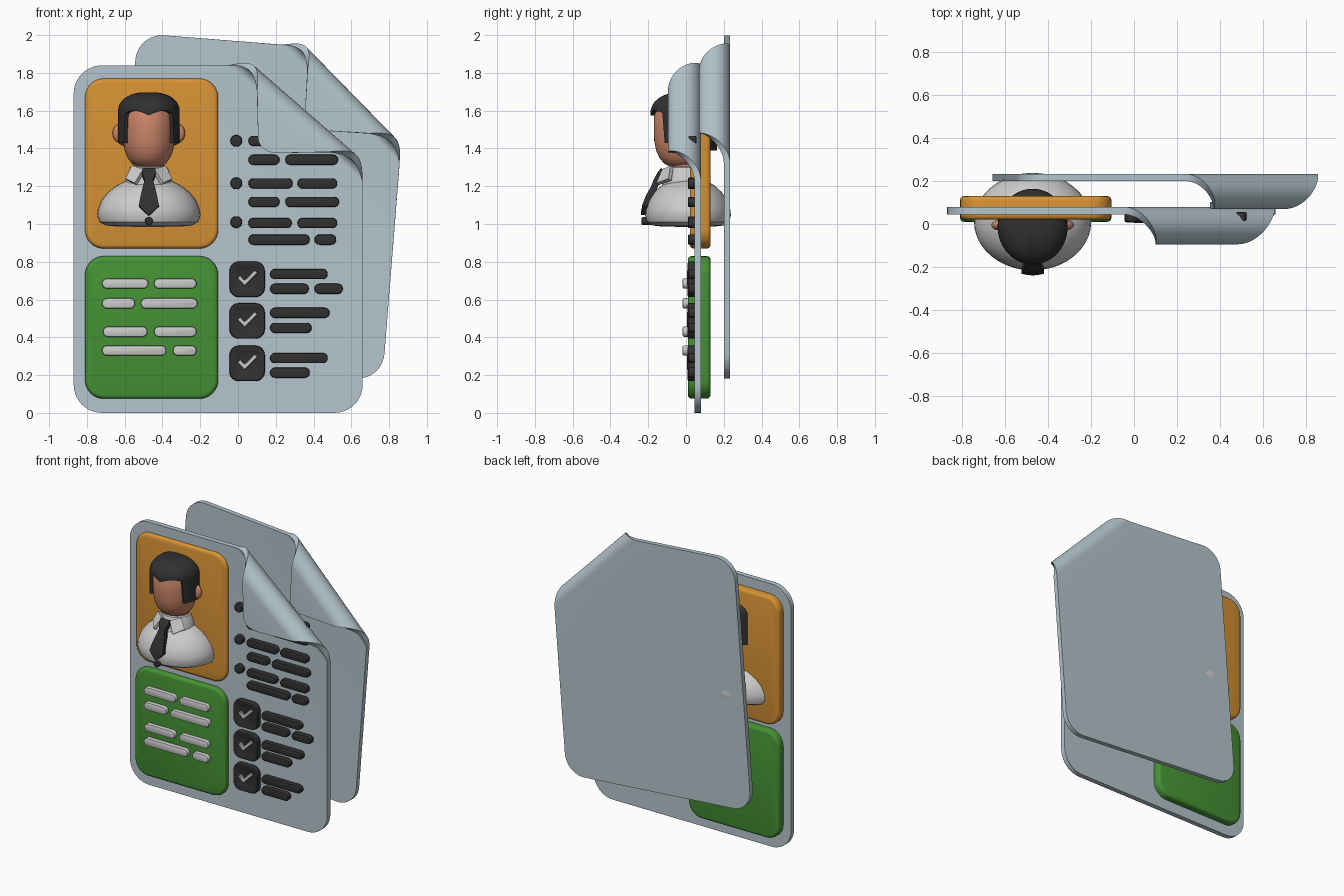
import bpy, bmesh, math
from math import sin, cos, pi
from mathutils import Vector

if "Cube" in bpy.data.objects:
    bpy.data.objects.remove(bpy.data.objects["Cube"])


def mat(name, rgb):
    m = bpy.data.materials.new(name)
    m.diffuse_color = (*rgb, 1)
    m.use_nodes = True
    m.node_tree.nodes["Principled BSDF"].inputs["Base Color"].default_value = m.diffuse_color
    return m


PAPER = mat("paper", (0.46, 0.56, 0.61))
ORANGE = mat("orange", (0.68, 0.29, 0.035))
GREEN = mat("green", (0.06, 0.29, 0.035))
DARK = mat("dark", (0.03, 0.03, 0.03))
SKIN = mat("skin", (0.6, 0.24, 0.14))
WHITE = mat("white", (0.62, 0.63, 0.65))


def finish(name, bm, material, mods=(), angle=35):
    """Turn a bmesh into an object, apply its modifiers and shade it."""
    bmesh.ops.recalc_face_normals(bm, faces=bm.faces)
    me = bpy.data.meshes.new(name)
    bm.to_mesh(me)
    bm.free()
    ob = bpy.data.objects.new(name, me)
    bpy.context.collection.objects.link(ob)
    me.materials.append(material)
    bpy.ops.object.select_all(action='DESELECT')
    ob.select_set(True)
    bpy.context.view_layer.objects.active = ob
    for kind, props in mods:
        m = ob.modifiers.new(kind, kind)
        for k, v in props.items():
            setattr(m, k, v)
        bpy.ops.object.modifier_apply(modifier=m.name)
    bpy.ops.object.shade_smooth_by_angle(angle=math.radians(angle))
    return ob


def rounded(x0, x1, z0, z1, radii, n=8):
    """Rounded rectangle outline, radii from bottom left counterclockwise."""
    if not isinstance(radii, tuple):
        radii = (radii,) * 4
    pts = []
    for i, (x, z, sx, sz) in enumerate(((x0, z0, 1, 1), (x1, z0, -1, 1), (x1, z1, -1, -1), (x0, z1, 1, -1))):
        r = radii[i]
        for k in range(n + 1):
            a = pi + (i + k / n) * pi / 2
            pts.append((x + sx * r + r * cos(a), z + sz * r + r * sin(a)))
    return pts


def prism(name, pts, y0, y1, material, bevel=0.01, seg=2):
    bm = bmesh.new()
    f = bm.faces.new([bm.verts.new((x, y0, z)) for x, z in pts])
    ext = bmesh.ops.extrude_face_region(bm, geom=[f])
    bmesh.ops.translate(bm, vec=(0, y1 - y0, 0), verts=[v for v in ext['geom'] if isinstance(v, bmesh.types.BMVert)])
    bmesh.ops.remove_doubles(bm, verts=bm.verts, dist=1e-5)
    mods = [('BEVEL', dict(width=bevel, segments=seg, limit_method='ANGLE', angle_limit=math.radians(50)))] if bevel else []
    return finish(name, bm, material, mods)


def lathe(name, prof, centre, sy, material, n=40):
    """Revolve (radius, z) points about a vertical axis, y squashed by sy."""
    bm = bmesh.new()
    rings = [[bm.verts.new((centre[0] + r * cos(2 * pi * i / n), centre[1] + sy * r * sin(2 * pi * i / n), z))
              for i in range(n)] for r, z in prof]
    for a, b in zip(rings, rings[1:]):
        for i in range(n):
            bm.faces.new((a[i], a[(i + 1) % n], b[(i + 1) % n], b[i]))
    bm.faces.new(rings[0])
    bm.faces.new(rings[-1])
    return finish(name, bm, material)


# Sheets: rounded outline, sliced along the fold, then rolled over at the corner
CX, CZ, R = -0.105, 0.92, 0.07
N, T = Vector((0.657, 0, 0.754)), Vector((0.754, 0, -0.657))
S0 = 1.354 - N.dot(Vector((CX, 0, CZ)))


def sheet(name):
    bm = bmesh.new()
    bm.faces.new([bm.verts.new((x, 0, z)) for x, z in rounded(-0.765, 0.765, -0.92, 0.92, (0.15, 0.15, 0.09, 0.15), 10)])
    for i in range(19):
        bmesh.ops.bisect_plane(bm, geom=bm.verts[:] + bm.edges[:] + bm.faces[:], dist=1e-5,
                               plane_co=N * (S0 + pi * R * i / 18) / N.length_squared, plane_no=N)
    for v in bm.verts:
        s = N.dot(v.co) - S0
        if s > 1e-5:
            a = min(s / R, pi)
            s2 = R * sin(a) - max(0, s - pi * R)
            v.co += N * (s2 - s) - T * 0.235 * s
            v.co.y = -R * (1 - cos(a))
    return finish(name, bm, PAPER, [('SOLIDIFY', dict(thickness=0.035, offset=0))])


sheet("front_page").location = (CX, 0.0625, CZ)
back = sheet("back_page")
back.location = (0.116, 0.217, 1.091)
back.rotation_euler = (0, math.radians(4.55), 0)
back.scale = (0.94,) * 3

# Coloured panels
prism("photo_panel", rounded(-0.81, -0.105, 0.87, 1.77, 0.1), 0.02, 0.13, ORANGE, 0.02, 3)
prism("info_panel", rounded(-0.81, -0.105, 0.075, 0.83, 0.1), 0.01, 0.13, GREEN, 0.02, 3)

# Text bars: z and pairs of x ends
light_rows = [(0.685, -0.72, -0.475, -0.445, -0.22), (0.58, -0.72, -0.545, -0.515, -0.215),
              (0.43, -0.715, -0.48, -0.445, -0.22), (0.33, -0.72, -0.38, -0.345, -0.22)]
dark_rows = [(1.44, 0.055, 0.29, 0.315, 0.525), (1.34, 0.055, 0.22, 0.25, 0.53), (1.215, 0.055, 0.29, 0.315, 0.525),
             (1.117, 0.055, 0.22, 0.25, 0.535), (1.005, 0.055, 0.285, 0.315, 0.525), (0.917, 0.055, 0.38, 0.405, 0.52),
             (0.735, 0.17, 0.475), (0.657, 0.17, 0.375, 0.405, 0.555), (0.53, 0.17, 0.485), (0.45, 0.17, 0.39),
             (0.29, 0.17, 0.475), (0.213, 0.17, 0.38)]
for rows, y0, y1, m, label in ((light_rows, -0.018, 0.03, WHITE, "info_bar"), (dark_rows, 0.01, 0.055, DARK, "text_bar")):
    for z, *xs in rows:
        for x0, x1 in zip(xs[::2], xs[1::2]):
            prism(label, rounded(x0, x1, z - 0.027, z + 0.027, 0.0265, 6), y0, y1, m, 0.008)

# Bullets and tick boxes
for z in (1.44, 1.215, 1.01):
    prism("bullet", rounded(-0.04, 0.022, z - 0.031, z + 0.031, 0.0305, 6), 0.01, 0.055, DARK, 0.008)
for z in (0.707, 0.487, 0.262):
    # raised rim with a recessed centre
    box = prism("tick_box", rounded(-0.045, 0.142, z - 0.094, z + 0.094, 0.05), 0.008, 0.055, DARK, 0.01)
    bm = bmesh.new()
    bm.from_mesh(box.data)
    bm.faces.ensure_lookup_table()
    f = min((f for f in bm.faces if f.normal.y < -0.99), key=lambda f: -f.calc_area())
    bmesh.ops.inset_region(bm, faces=[f], thickness=0.02)
    bmesh.ops.translate(bm, vec=(0, 0.012, 0), verts=f.verts)
    bm.to_mesh(box.data)
    bm.free()
    tick = [(-0.004, 0.006), (0.035, -0.035), (0.105, 0.035), (0.088, 0.05), (0.035, -0.005), (0.012, 0.022)]
    prism("tick_mark", [(x, z + dz) for x, dz in tick], 0.004, 0.03, WHITE, 0.003, 1)

# Bust: torso, neck and head
PX = -0.472
lathe("shirt", [(0.02, 0.985), (0.16, 0.986), (0.225, 0.992), (0.26, 1.01), (0.273, 1.045), (0.268, 1.08), (0.25, 1.125),
                (0.215, 1.168), (0.17, 1.203), (0.12, 1.228), (0.06, 1.242), (0.01, 1.245)], (PX, 0.011), 0.832, WHITE)
lathe("neck", [(0.085, 1.2), (0.08, 1.36)], (PX, 0), 1, SKIN)
lathe("head", [(0.01, 1.3), (0.06, 1.304), (0.09, 1.32), (0.112, 1.35), (0.128, 1.39), (0.137, 1.44), (0.139, 1.5),
               (0.139, 1.57), (0.12, 1.63), (0.07, 1.66), (0.01, 1.67)], (PX, -0.015), 1.12, SKIN)
for s in (-1, 1):
    bm = bmesh.new()
    bmesh.ops.create_uvsphere(bm, u_segments=20, v_segments=12, radius=1)
    for v in bm.verts:
        v.co = Vector((PX + s * 0.152 + 0.04 * v.co.x, -0.005 + 0.025 * v.co.y, 1.48 + 0.05 * v.co.z))
    finish("ear", bm, SKIN)

# Hair: dome whose lower edge follows fringe, sideburns and nape
bm = bmesh.new()
NA, NR = 72, 14
crown = bm.verts.new((PX, -0.012, 1.695))
grid = []
for i in range(NA):
    a = 2 * pi * i / NA
    front = abs((a - 1.5 * pi + pi) % (2 * pi) - pi)
    if front < 0.95:
        low = 1.575 + 0.025 * abs(sin(front * 3))
    elif front < 1.75:
        low = 1.43
    else:
        low = 1.39
    col = []
    for k in range(1, NR + 1):
        if k <= 9:
            u = k / 9 * pi / 2
            r, z = sin(u) ** 0.8, 1.6 + 0.098 * cos(u)
        else:
            r, z = 1, 1.6 + (low - 1.6) * (k - 9) / (NR - 9)
        z -= 0.012 * r * math.exp(-(front / 0.15) ** 2) if k < 9 else 0
        col.append(bm.verts.new((PX + 0.163 * r * cos(a), -0.012 + 0.176 * r * sin(a), z)))
    grid.append(col)
for i in range(NA):
    a, b = grid[i], grid[(i + 1) % NA]
    bm.faces.new((crown, a[0], b[0]))
    for k in range(NR - 1):
        bm.faces.new((a[k], a[k + 1], b[k + 1], b[k]))
finish("hair", bm, DARK, [('SOLIDIFY', dict(thickness=0.028, offset=-1))], 50)

# Collar: band around the neck with two folded points
lathe("collar_band", [(0.125, 1.2), (0.118, 1.25), (0.098, 1.3), (0.088, 1.305), (0.084, 1.25)], (PX, 0), 1, WHITE)
for s in (-1, 1):
    bm = bmesh.new()
    pts = [(0.025, -0.118, 1.285), (0.085, -0.075, 1.305), (0.118, -0.085, 1.235), (0.07, -0.15, 1.212)]
    bm.faces.new([bm.verts.new((PX + s * x, y, z)) for x, y, z in pts])
    finish("collar_point", bm, WHITE, [('SOLIDIFY', dict(thickness=0.022, offset=0))])

# Tie hanging over the shirt front, and a button
bm = bmesh.new()
rows = [(1.285, 0.034, -0.118), (1.265, 0.036, -0.135), (1.228, 0.022, -0.155), (1.19, 0.032, -0.17),
        (1.14, 0.044, -0.198), (1.095, 0.053, -0.215), (1.07, 0.03, -0.219), (1.047, 0.004, -0.222)]
pairs = [[bm.verts.new((PX + s * w, y, z)) for s in (-1, 1)] for z, w, y in rows]
for a, b in zip(pairs, pairs[1:]):
    bm.faces.new((a[0], a[1], b[1], b[0]))
finish("tie", bm, DARK, [('SOLIDIFY', dict(thickness=0.035, offset=0))])
prism("shirt_button", rounded(PX - 0.021, PX + 0.021, 0.994, 1.036, 0.0205, 5), -0.235, -0.18, DARK, 0.006)
